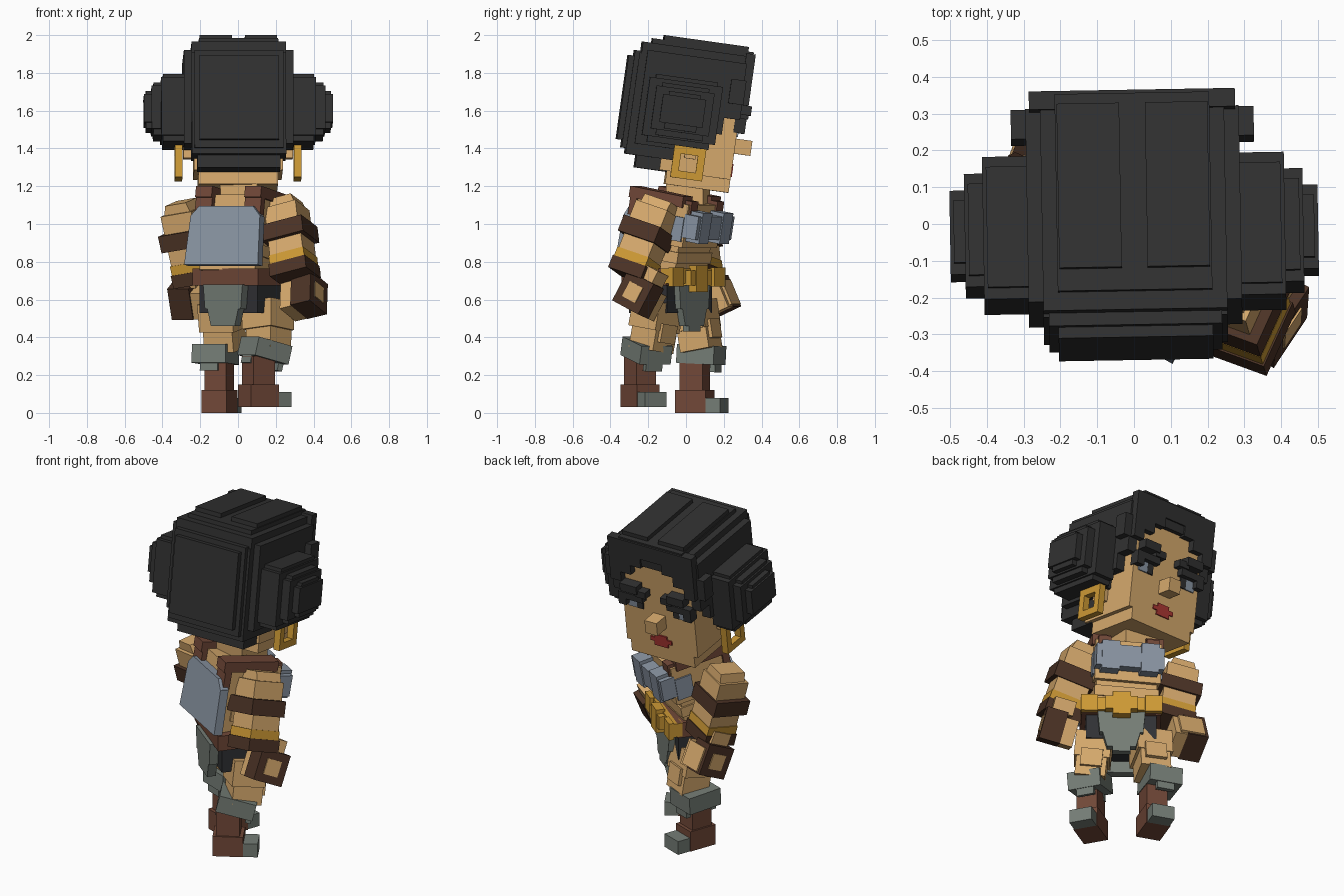
import bpy
import bmesh
from math import radians
from mathutils import Euler, Matrix, Vector

default_cube = bpy.data.objects.get("Cube")
if default_cube:
    bpy.data.objects.remove(default_cube, do_unlink=True)


def material(name, red, green, blue):
    """Flat material from display values, converted to linear."""
    color = [(c / 255) ** 2.2 for c in (red, green, blue)] + [1]
    mat = bpy.data.materials.new(name)
    mat.use_nodes = True
    mat.diffuse_color = color
    shader = mat.node_tree.nodes["Principled BSDF"]
    shader.inputs["Base Color"].default_value = color
    shader.inputs["Roughness"].default_value = 1
    return mat


HAIR = material("black_hair", 52, 52, 52)
SKIN = material("tan_skin", 212, 167, 108)
DARK = material("dark_leather", 77, 54, 42)
BROWN = material("red_brown_leather", 113, 74, 59)
STEEL = material("blue_steel", 137, 148, 162)
CLOTH = material("grey_green_cloth", 116, 124, 117)
GOLD = material("gold", 204, 152, 56)
SHORTS = material("charcoal_cloth", 52, 53, 56)
LIPS = material("red_lips", 170, 58, 54)


def frame(x, y, z, pitch=0, roll=0, yaw=0):
    turn = Euler([radians(a) for a in (pitch, roll, yaw)]).to_matrix().to_4x4()
    return Matrix.Translation((x, y, z)) @ turn


def box(name, mat, place, x0, x1, y0, y1, z0, z1, taper=1):
    """Block between two corners of a frame; taper scales the top width."""
    low, high = Vector((x0, y0, z0)), Vector((x1, y1, z1))
    size, middle = high - low, (low + high) / 2
    bm = bmesh.new()
    bmesh.ops.create_cube(bm, size=1)
    for vert in bm.verts:
        if vert.co.z > 0:
            vert.co.x *= taper
        vert.co = Vector(a * b for a, b in zip(vert.co, size)) + middle
    bm.transform(place)
    mesh = bpy.data.meshes.new(name)
    bm.to_mesh(mesh)
    bm.free()
    mesh.materials.append(mat)
    obj = bpy.data.objects.new(name, mesh)
    bpy.context.collection.objects.link(obj)


def mid(name, mat, place, half, *bounds, taper=1):
    box(name, mat, place, -half, half, *bounds, taper=taper)


def pair(name, mat, place, x0, x1, *bounds):
    box("left_" + name, mat, place, x0, x1, *bounds)
    box("right_" + name, mat, place, -x1, -x0, *bounds)


# Head and face
head = frame(0, 0, 1.6, pitch=-8, yaw=1)
mid("face", SKIN, head, .235, -.1, .28, -.33, .26)
mid("jaw", SKIN, head, .21, -.06, .28, -.4, -.33)
mid("nose", SKIN, head, .04, .28, .37, -.19, -.11)
mid("upper_lip", LIPS, head, .04, .28, .288, -.265, -.245)
mid("lips", LIPS, head, .07, .28, .288, -.29, -.265)
mid("lower_lip", LIPS, head, .045, .28, .288, -.315, -.29)
pair("eye", STEEL, head, .13, .2, .28, .288, -.1, -.03)
pair("pupil", HAIR, head, .1, .14, .28, .289, -.1, -.03)
pair("upper_lash", HAIR, head, .08, .2, .28, .32, -.04, 0)
pair("outer_lash", HAIR, head, .19, .24, .26, .32, -.08, 0)
pair("inner_brow", HAIR, head, .05, .12, .28, .33, 0, .04)
pair("outer_brow", HAIR, head, .1, .21, .28, .34, .02, .07)
pair("ear", SKIN, head, .23, .29, .02, .08, -.25, -.18)

# Square hoop earrings
for part, low, high in (("back", -.04, 0), ("front", .09, .13)):
    pair("earring_" + part, GOLD, head, .295, .335, low, high, -.36, -.19)
for part, low, high in (("bottom", -.36, -.32), ("top", -.23, -.19)):
    pair("earring_" + part, GOLD, head, .295, .335, 0, .09, low, high)

# Hair cap built of shells that round off the corners
mid("hair_crown", HAIR, head, .21, -.23, .31, .2, .355)
mid("hair_crown_shell", HAIR, head, .25, -.28, .31, .26, .33)
mid("hair_wide_crown", HAIR, head, .29, -.25, .28, .26, .29)
pair("hair_side", HAIR, head, .23, .29, -.25, .28, .1, .27)
mid("hair_back", HAIR, head, .25, -.29, 0, -.27, .27)
mid("hair_wide_back", HAIR, head, .29, -.25, 0, -.21, .2)
mid("hair_back_layer", HAIR, head, .235, -.315, -.28, -.24, .28)
mid("hair_back_panel", HAIR, head, .21, -.345, -.31, -.2, .25)
mid("hair_nape", HAIR, head, .22, -.23, -.06, -.335, -.26)
pair("hair_top_strip", HAIR, head, .035, .205, -.17, .28, .35, .38)
pair("hair_tuft", HAIR, head, .28, .33, .21, .29, .07, .2)

# Stepped hairline at the temples and the parted fringe
for reach, bottom in ((.1, -.18), (.2, -.1), (.285, -.01)):
    pair("temple_hair", HAIR, head, .23, .29, -.05, reach, bottom, .15)
for step in range(4):
    side = .07 * step
    pair("fringe", HAIR, head, side, side + .07, .27, .32, .25 - .06 * step, .345)

# Side buns made of shrinking layers
for inner, outer, reach in ((.28, .41, .2), (.4, .46, .16), (.45, .5, .12)):
    pair("bun_layer", HAIR, head, inner, outer, -.02 - reach, reach - .03,
         .04 - reach, reach - .05)
    pair("bun_core", HAIR, head, inner, outer - .01, .01 - reach, reach - .06,
         .01 - reach, reach - .03)

# Torso
torso = frame(.035, -.05, 1, pitch=-10, yaw=-30)
box("neck", SKIN, frame(.02, .01, 1.15, yaw=-10), -.1, .1, -.1, .1, -.06, .08)
mid("chest", SKIN, torso, .185, -.16, .16, -.1, .13)
mid("belly", SKIN, torso, .17, -.14, .13, -.27, -.1)
mid("belly_fold", SKIN, torso, .18, -.1, .14, -.19, -.13)
pair("shoulder_strap", BROWN, torso, .1, .2, -.2, .13, .11, .17)
pair("back_strap", BROWN, torso, .1, .2, -.19, -.15, .01, .11)
pair("front_strap", BROWN, torso, .1, .17, .13, .17, .08, .15)
mid("back_plate", STEEL, torso, .225, -.21, -.16, -.255, .01, taper=.94)
mid("back_plate_top", STEEL, torso, .21, -.21, -.16, .01, .06, taper=.78)
mid("chest_plate", STEEL, torso, .19, .15, .235, -.045, .08)
pair("chest_plate_edge", STEEL, torso, .06, .16, .16, .242, -.065, .1)
pair("chest_plate_side", STEEL, torso, .17, .195, .05, .15, -.07, .06)

# Belt, shorts and loincloth
hips = frame(.03, -.08, .72, yaw=-38)
mid("belt", BROWN, hips, .22, -.16, .14, -.045, .045)
mid("gold_belt", GOLD, hips, .225, .11, .17, -.035, .045)
mid("buckle", GOLD, hips, .05, .16, .21, -.08, .06)
mid("buckle_bar", GOLD, hips, .09, .16, .205, -.045, .035)
pair("belt_stud", GOLD, hips, .13, .225, .16, .19, -.05, .05)
mid("shorts", SHORTS, hips, .195, -.13, .125, -.19, -.04)
for part, back, front in (("back", -.18, -.13), ("front", .12, .16)):
    mid(part + "_flap", CLOTH, hips, .12, back, front, -.17, -.04, taper=1.1)
    mid(part + "_flap_end", CLOTH, hips, .08, back, front, -.26, -.17, taper=1.3)
mid("front_flap_tip", CLOTH, hips, .05, .12, .16, -.29, -.26)


def leg(side, hip, foot, cuff):
    mid(side + "_thigh", SKIN, hip, .1, -.095, .095, -.06, .09)
    mid(side + "_knee", SKIN, hip, .085, -.08, .09, -.17, -.06)
    mid(side + "_knee_cap", SKIN, hip, .06, .08, .11, -.12, -.02)
    # Boot with cloth cuff and toe cap
    mid(side + "_boot", BROWN, foot, .07, -.11, .06, 0, .12)
    mid(side + "_boot_shaft", BROWN, foot, .06, -.09, .04, .11, .27)
    mid(side + "_boot_toe", CLOTH, foot, .065, .05, .14, 0, .08)
    mid(side + "_cuff", CLOTH, cuff, .095, -.105, .105, -.04, .06)
    for end in (-.1, .07):
        mid(side + "_cuff_tab", CLOTH, cuff, .05, end, end + .03, -.08, -.03)


leg("left", frame(.16, -.16, .5, -8, -6, -40), frame(.13, -.23, .03, yaw=-60),
    frame(.14, -.21, .32, -14, 0, -60))
leg("right", frame(-.08, .05, .5, 10, 0, -25), frame(-.09, .07, 0, yaw=-20),
    frame(-.12, .08, .3, -3, 0, -20))


def arm(side, out, place, hand):
    def outward(part, mat, near, far, *bounds):
        low, high = sorted((near * out, far * out))
        box(side + part, mat, hand, low, high, *bounds)

    mid(side + "_shoulder", SKIN, place, .09, -.09, .1, -.02, .12)
    mid(side + "_shoulder_top", SKIN, place, .075, -.07, .09, .12, .17, taper=.8)
    mid(side + "_arm_band", DARK, place, .12, -.11, .11, -.07, .02)
    mid(side + "_forearm", SKIN, place, .095, -.08, .1, -.15, -.07)
    mid(side + "_gold_trim", GOLD, place, .1, -.085, .105, -.2, -.15)
    mid(side + "_bracer", DARK, place, .105, -.09, .11, -.27, -.2)
    # Fist with a gloved outer half and a bare palm
    mid(side + "_wrist", SKIN, hand, .06, -.06, .06, .08, .16)
    outward("_glove", DARK, -.03, .09, -.09, .09, -.09, .09)
    outward("_palm", SKIN, -.1, -.03, -.08, .085, -.09, .06)
    outward("_glove_opening", SKIN, .05, .096, -.045, .045, -.045, .045)


right_hand = frame(-.25, .15, .61, 24, 0, -20)
arm("left", 1, frame(.27, -.2, .97, -18, -14, -20), frame(.35, -.24, .62, -25, -12, -28))
arm("right", -1, frame(-.27, .04, .95, 10, -9, -24), right_hand)
mid("right_fingers", SKIN, right_hand, .07, .08, .1, -.08, .06)
